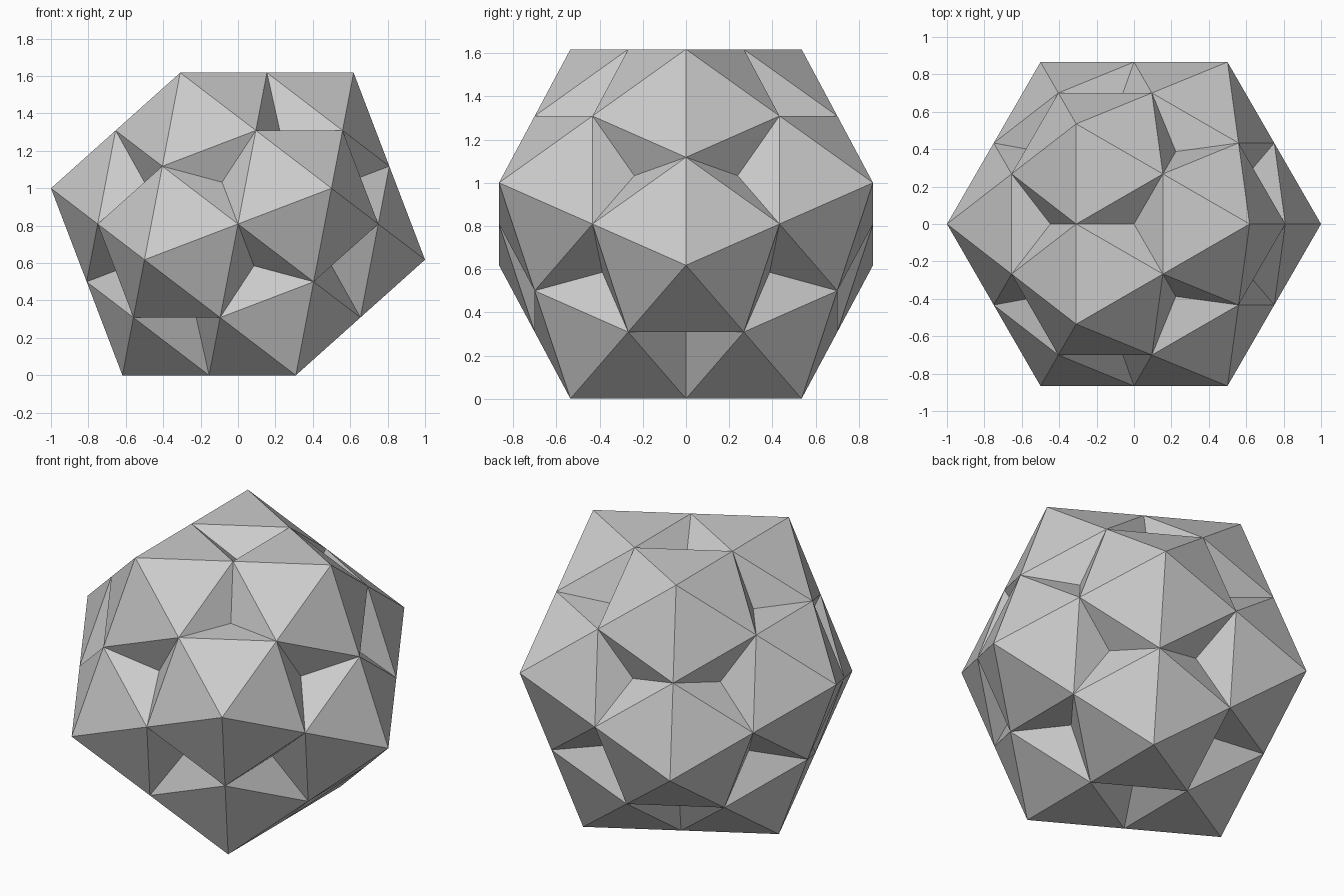
import bpy
import bmesh
import math
from mathutils import Vector

cube = bpy.data.objects.get("Cube")
if cube:
    bpy.data.objects.remove(cube, do_unlink=True)

PHI = (1 + math.sqrt(5)) / 2
INNER = 1 / PHI                    # radius of the top and bottom triangles
EDGE = INNER * math.sqrt(3)        # icosahedron edge length
CENTRE = Vector((0, 0, PHI / 2))


def ring(bm, radius, z, start):
    """Three corners evenly spaced around the vertical axis."""
    for i in range(3):
        a = math.radians(start + 120 * i)
        bm.verts.new((radius * math.cos(a), radius * math.sin(a), z))


# Icosahedron resting on a face, as four rings of corners
bm = bmesh.new()
ring(bm, INNER, PHI, 0)
ring(bm, 1, 1, 60)
ring(bm, 1, INNER, 0)
ring(bm, INNER, 0, 60)
bmesh.ops.convex_hull(bm, input=bm.verts[:])

# Split each face in four through its edge midpoints
bmesh.ops.subdivide_edges(bm, edges=bm.edges[:], cuts=1, use_grid_fill=True)
bmesh.ops.recalc_face_normals(bm, faces=bm.faces[:])

# Middle triangles touch only edge midpoints, which lie nearer the centre than corners
middles = [f for f in bm.faces
           if all((v.co - CENTRE).length < 0.95 for v in f.verts)]

# Sink each one into a shallow pyramid with walls parallel to other faces
depth = EDGE / math.sqrt(60)
for f in middles:
    centroid = f.calc_center_median()
    tip = centroid - (centroid - CENTRE).normalized() * depth
    poked = bmesh.ops.poke(bm, faces=[f])
    poked["verts"][0].co = tip
bm.normal_update()

mesh = bpy.data.meshes.new("dimpled_icosahedron")
bm.to_mesh(mesh)
bm.free()
body = bpy.data.objects.new("dimpled_icosahedron", mesh)
bpy.context.collection.objects.link(body)

# One plain grey
grey = bpy.data.materials.new("light_grey")
grey.use_nodes = True
colour = (0.6, 0.6, 0.6, 1)
grey.diffuse_color = colour
grey.node_tree.nodes["Principled BSDF"].inputs["Base Color"].default_value = colour
mesh.materials.append(grey)
